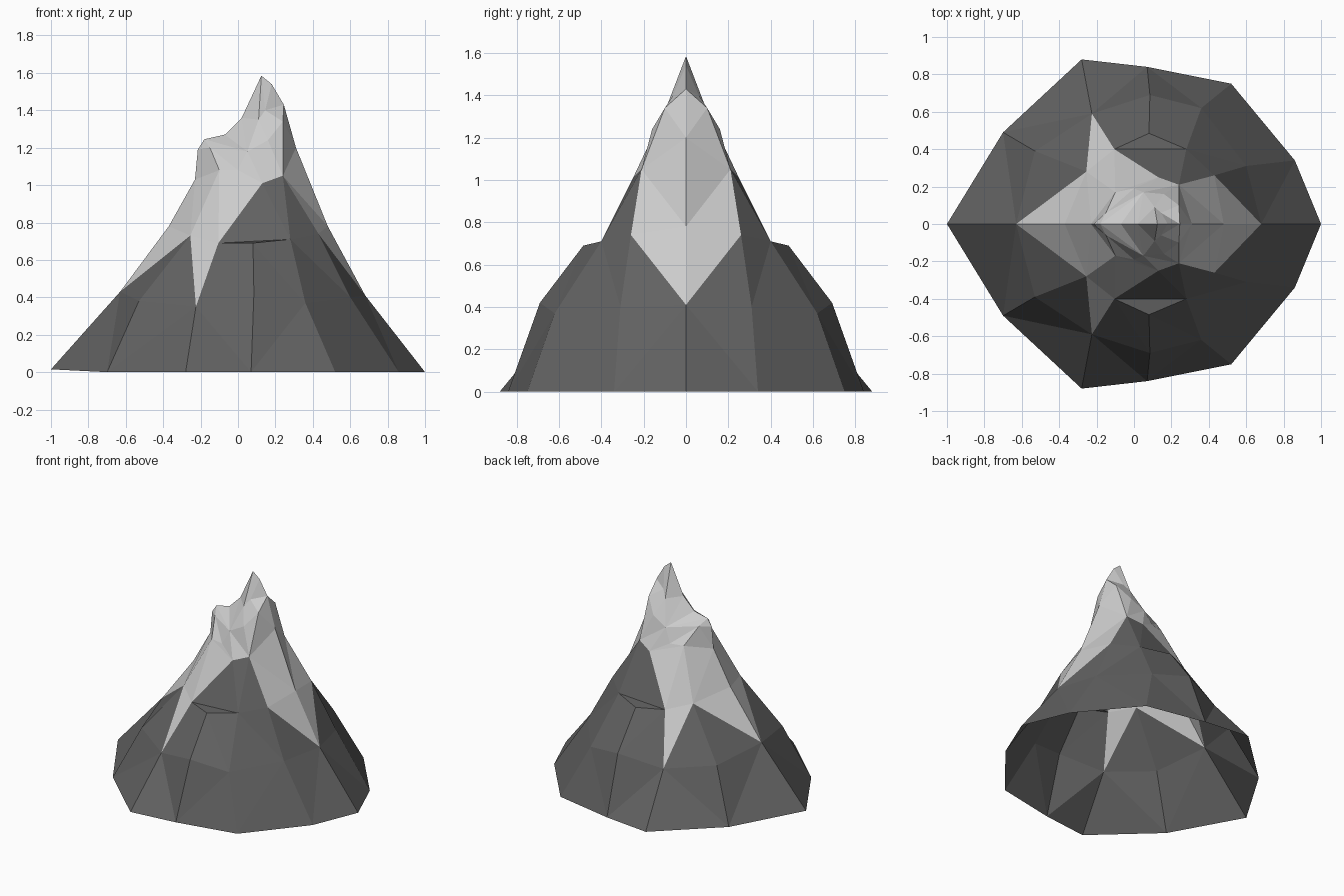
import bpy, bmesh
from mathutils import Vector as V

if "Cube" in bpy.data.objects:
    bpy.data.objects.remove(bpy.data.objects["Cube"])


def strip(lower, upper):
    """Triangles between two chains, always taking the shorter diagonal."""
    tris, i, j = [], 0, 0
    while i < len(lower) - 1 or j < len(upper) - 1:
        step_low = j == len(upper) - 1 or (
            i < len(lower) - 1 and
            (lower[i + 1] - upper[j]).length <= (lower[i] - upper[j + 1]).length)
        if step_low:
            tris.append((lower[i], lower[i + 1], upper[j]))
            i += 1
        else:
            tris.append((lower[i], upper[j + 1], upper[j]))
            j += 1
    return tris


def build(name, tris, shade):
    """Flat-shaded half shell mirrored across the y = 0 plane."""
    bm = bmesh.new()
    for side in (1, -1):
        for t in tris:
            if (t[1] - t[0]).cross(t[2] - t[0]).length < 1e-6:
                continue
            pts = t if side == 1 else t[::-1]
            bm.faces.new([bm.verts.new((p.x, p.y * side, p.z)) for p in pts])
    bmesh.ops.remove_doubles(bm, verts=bm.verts, dist=1e-4)
    me = bpy.data.meshes.new(name)
    bm.to_mesh(me)
    bm.free()
    mat = bpy.data.materials.new(name)
    mat.diffuse_color = (shade, shade, shade, 1)
    mat.use_nodes = True
    mat.node_tree.nodes["Principled BSDF"].inputs["Base Color"].default_value = mat.diffuse_color
    me.materials.append(mat)
    bpy.context.collection.objects.link(bpy.data.objects.new(name, me))


# Footprint and first ledge, running from -x round the front to +x
base = [V(p) for p in ((-1, 0, .015), (-.7, -.49, 0), (-.28, -.88, 0), (.07, -.84, 0),
                       (.52, -.75, 0), (.86, -.34, 0), (1, 0, 0))]
ledge = [V(p) for p in ((-.63, 0, .43), (-.53, -.39, .38), (-.225, -.59, .35),
                        (.085, -.69, .42), (.36, -.62, .37), (.6, -.31, .4), (.68, 0, .41))]

# Zigzag snow line
left_notch = V((-.255, -.28, .73))
front = [V(p) for p in ((-.105, -.4, .69), (.13, -.25, 1.01), (.24, -.21, 1.05))]
right_notch = V((.43, -.26, .74))
slope = [front[0], V((.08, -.485, .69)), V((.28, -.4, .71)), right_notch]

# Rock slopes
rock = strip(base, ledge)
rock += [(ledge[0], ledge[1], left_notch), (ledge[1], ledge[2], left_notch)]
rock += strip(ledge[2:], [ledge[2]] + slope + [ledge[6]])
rock += strip(slope, front + [right_notch])
build("rock_slopes", rock, .12)

# Summit ridge points on the centre line
left_ridge = [V((x, 0, z)) for x, z in ((-.37, .78), (-.23, 1.03), (-.215, 1.19), (-.18, 1.245))]
saddle = [V((-.07, 0, 1.27)), V((.02, 0, 1.36))]
peak = [V((.125, 0, 1.585)), V((.18, 0, 1.54)), V((.245, 0, 1.43))]
right_ridge = [peak[2], V((.31, 0, 1.2)), V((.48, 0, .78)), ledge[6]]

# Spurs on the front of the snow cap
spur = V((-.1, -.17, 1.08))
knob = V((-.15, -.06, 1.2))
shoulder = V((.24, -.1, 1.34))
crag = [V((.11, -.09, 1.35)), V((.145, -.06, 1.4)), shoulder]
waist = [spur, V((0, -.19, 1.08)), V((.05, -.17, 1.18)), V((.16, -.16, 1.24)), shoulder]

# Snow cap
snow = [(ledge[0], left_notch, left_ridge[0]),
        (left_notch, ledge[2], front[0]), (left_notch, front[0], spur),
        (saddle[1], crag[0], peak[0])]
snow += strip([left_notch, spur, knob, left_ridge[3]], left_ridge)
snow += strip(front, waist)
snow += strip(waist, [knob, left_ridge[3]] + saddle + crag)
snow += strip(crag, peak)
snow += strip([shoulder, front[2], right_notch, ledge[6]], right_ridge)
build("snow_cap", snow, .8)
